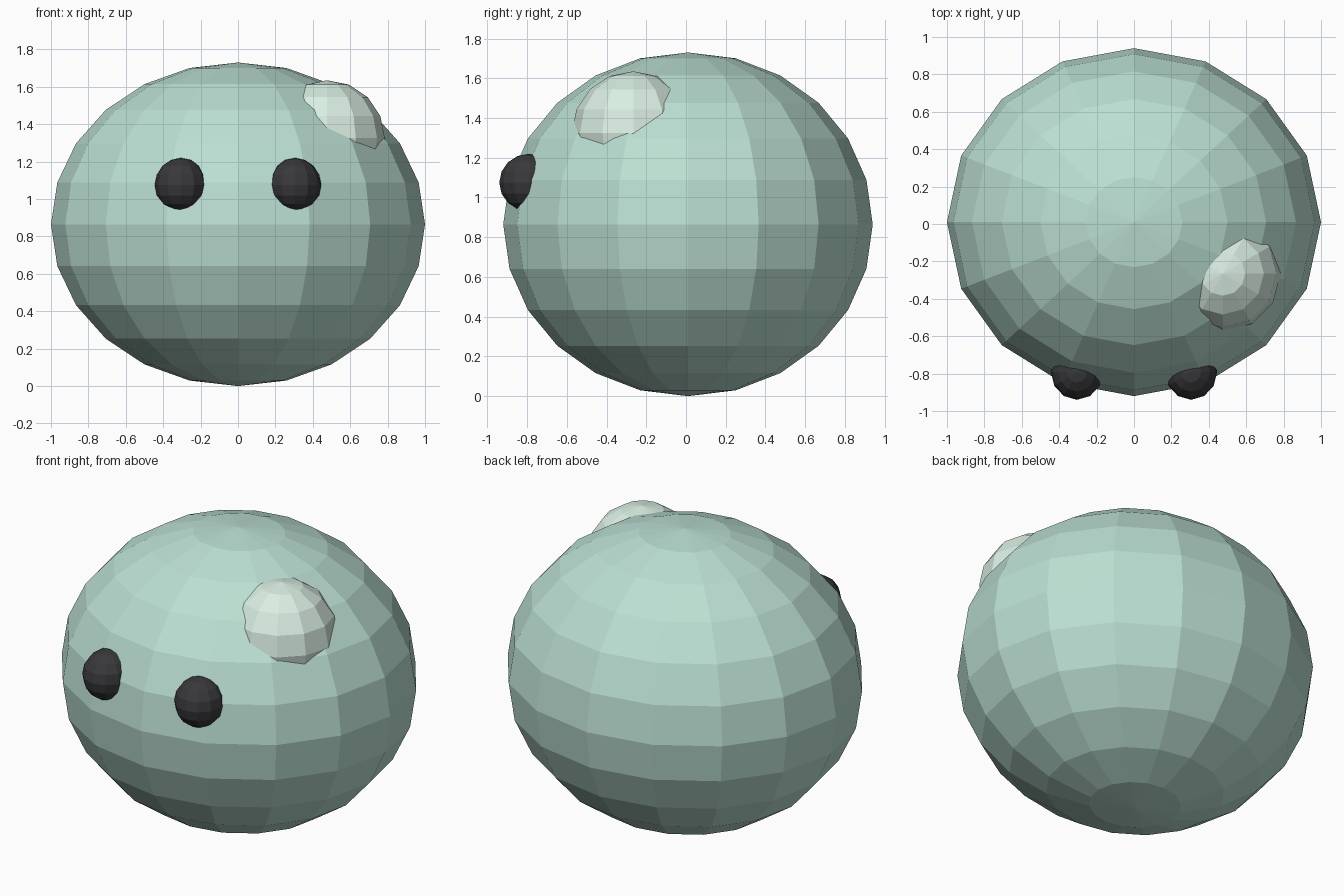
import bpy

if "Cube" in bpy.data.objects:
    bpy.data.objects.remove(bpy.data.objects["Cube"])


def material(name, rgb):
    mat = bpy.data.materials.new(name)
    mat.diffuse_color = (*rgb, 1)
    mat.use_nodes = True
    mat.node_tree.nodes["Principled BSDF"].inputs["Base Color"].default_value = mat.diffuse_color
    return mat


def ball(name, centre, radii, segments, rings, mat):
    bpy.ops.mesh.primitive_uv_sphere_add(segments=segments, ring_count=rings, radius=1, location=centre)
    obj = bpy.context.object
    obj.name = name
    obj.scale = radii
    bpy.ops.object.transform_apply(location=False, rotation=False, scale=True)
    obj.data.materials.append(mat)
    return obj


mint = material("mint", (0.50, 0.74, 0.65))
dark = material("dark", (0.04, 0.04, 0.045))
pale = material("pale", (0.70, 0.86, 0.77))

# Rounded body
ball("body", (0, 0.01, 0.865), (1, 0.93, 0.865), 16, 12, mint)

# Pair of eyes, half sunk into the front
for side, label in ((-1, "left"), (1, "right")):
    ball(label + "_eye", (side * 0.305, -0.79, 1.075), (0.14, 0.15, 0.145), 12, 8, dark)

# Pale highlight bump on the upper front right
ball("highlight", (0.475, -0.265, 1.325), (0.31, 0.31, 0.31), 12, 8, pale)
